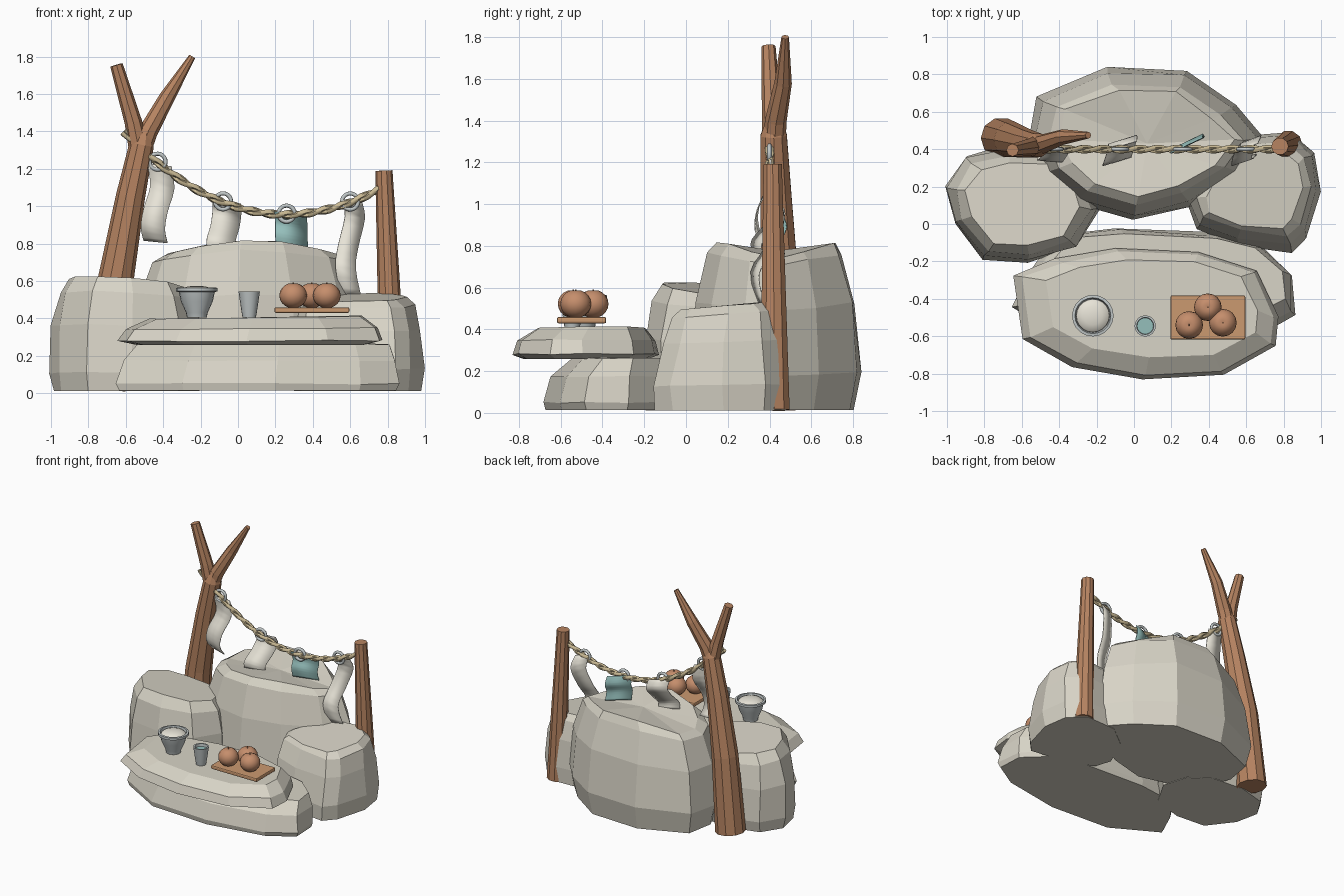
import bpy, bmesh, math, random
from mathutils import Vector

if "Cube" in bpy.data.objects:
    bpy.data.objects.remove(bpy.data.objects["Cube"])

random.seed(4)
TAU = math.tau


def material(name, rgb):
    m = bpy.data.materials.new(name)
    m.diffuse_color = (*rgb, 1)
    m.use_nodes = True
    m.node_tree.nodes["Principled BSDF"].inputs["Base Color"].default_value = m.diffuse_color
    return m


STONE = material("stone", (0.69, 0.66, 0.57))
WOOD = material("wood", (0.47, 0.23, 0.12))
BOARD = material("board", (0.6, 0.32, 0.16))
ROPE = material("rope", (0.58, 0.48, 0.29))
CLOTH = material("cloth", (0.8, 0.77, 0.68))
TEAL = material("teal", (0.3, 0.52, 0.5))
GLAZE = material("glaze", (0.53, 0.57, 0.57))
FRUIT = material("fruit", (0.56, 0.27, 0.15))


def finish(name, bm, mat, smooth=None):
    bmesh.ops.recalc_face_normals(bm, faces=bm.faces)
    me = bpy.data.meshes.new(name)
    bm.to_mesh(me)
    bm.free()
    ob = bpy.data.objects.new(name, me)
    bpy.context.collection.objects.link(ob)
    me.materials.append(mat)
    if smooth:
        bpy.ops.object.select_all(action='DESELECT')
        ob.select_set(True)
        bpy.context.view_layer.objects.active = ob
        bpy.ops.object.shade_smooth_by_angle(angle=math.radians(smooth))
    return ob


def loft(name, rings, mat, smooth=None, peak=None):
    """Skin closed rings of points and cap both ends; peak fans the top cap to a point."""
    bm = bmesh.new()
    vs = [[bm.verts.new(p) for p in r] for r in rings]
    n = len(vs[0])
    for a, b in zip(vs, vs[1:]):
        for i in range(n):
            j = (i + 1) % n
            bm.faces.new((a[i], a[j], b[j], b[i]))
    bm.faces.new(vs[0])
    if peak:
        top = bm.verts.new(peak)
        for i in range(n):
            bm.faces.new((vs[-1][i], vs[-1][(i + 1) % n], top))
    else:
        bm.faces.new(vs[-1])
    return finish(name, bm, mat, smooth)


def rock(name, outline, levels, jitter=0.01, tilt=(0, 0), droop=0, peak_z=None):
    """levels: height, x scale, y scale, x shift, y shift of the outline."""
    cx = (min(p[0] for p in outline) + max(p[0] for p in outline)) / 2
    cy = (min(p[1] for p in outline) + max(p[1] for p in outline)) / 2
    rings = []
    for k, (z, sx, sy, dx, dy) in enumerate(levels):
        j = jitter if k else 0
        f = k / (len(levels) - 1)
        rings.append([(cx + dx + (x - cx) * sx + random.uniform(-j, j),
                       cy + dy + (y - cy) * sy + random.uniform(-j, j),
                       z + random.uniform(-j, j) / 2
                       + f * (tilt[0] * (x - cx) + tilt[1] * (y - cy) - droop * (x - cx) ** 2))
                      for x, y in outline])
    return loft(name, rings, STONE, peak=(cx, cy, peak_z) if peak_z else None)


def tube(name, path, radii, sides, mat, smooth=None):
    pts = [Vector(p) for p in path]
    rings = []
    for i, p in enumerate(pts):
        t = (pts[min(i + 1, len(pts) - 1)] - pts[max(i - 1, 0)]).normalized()
        u = t.cross(Vector((0, 1, 0))).normalized()
        v = t.cross(u)
        rings.append([p + radii[i] * (u * math.cos(TAU * k / sides) + v * math.sin(TAU * k / sides))
                      for k in range(sides)])
    return loft(name, rings, mat, smooth)


def lathe(name, centre, profile, mat, sides=20, smooth=35):
    x, y = centre
    return loft(name, [[(x + r * math.cos(TAU * k / sides), y + r * math.sin(TAU * k / sides), z)
                        for k in range(sides)] for r, z in profile], mat, smooth)


# Boulders
rock("back_boulder",
     [(-.57, .45), (-.53, .68), (-.15, .84), (.28, .82), (.55, .63), (.71, .45), (.58, .26),
      (.3, .1), (0, .02), (-.33, .11), (-.5, .27)],
     [(.015, .93, .91, 0, 0), (.2, 1, 1, 0, 0), (.53, .93, .92, 0, 0), (.765, .82, .79, 0, 0), (.82, .72, .7, 0, 0)],
     droop=.2, peak_z=.775)
rock("left_boulder",
     [(-1, .2), (-.9, .36), (-.68, .42), (-.42, .4), (-.25, .28), (-.19, .08), (-.31, -.13),
      (-.56, -.21), (-.81, -.19), (-.96, .01)],
     [(.012, .96, .95, 0, 0), (.1, 1, 1, 0, 0), (.35, .99, .96, 0, 0), (.52, .89, .83, 0, 0), (.59, .74, .7, 0, 0)],
     tilt=(-.06, -.08))
rock("right_boulder",
     [(.99, .18), (.96, .38), (.84, .49), (.58, .48), (.4, .34), (.29, .1), (.33, -.03),
      (.55, -.12), (.84, -.16), (.92, -.07)],
     [(.012, .97, .97, 0, 0), (.13, 1, 1, 0, 0), (.34, .95, .9, 0, .01), (.47, .86, .78, 0, .02),
      (.51, .74, .66, 0, .02)], tilt=(.01, .06))

# Stacked table slabs
rock("lower_slab",
     [(-.65, -.45), (-.56, -.25), (-.42, -.06), (-.1, -.02), (.45, -.05), (.68, -.12), (.85, -.28),
      (.86, -.48), (.66, -.6), (.2, -.68), (-.3, -.65)],
     [(.015, .98, .98, 0, 0), (.05, 1, 1, 0, 0), (.175, .96, .93, .015, .01), (.262, .89, .76, .03, .05)], .007)
rock("upper_slab",
     [(-.64, -.28), (-.42, -.19), (-.1, -.13), (.35, -.15), (.66, -.25), (.77, -.5), (.76, -.65),
      (.48, -.81), (.05, -.83), (-.33, -.77), (-.6, -.62)],
     [(.258, .86, .85, 0, 0), (.28, 1, 1, 0, 0), (.345, .95, .94, .01, .005), (.405, .8, .75, .03, .03)],
     .006, tilt=(.01, 0))

# Forked post and plain post
tube("forked_post_trunk", [(-.71, .46, .02), (-.655, .45, .6), (-.575, .43, 1.05), (-.515, .42, 1.33), (-.5, .42, 1.41)],
     [.11, .096, .078, .066, .036], 10, WOOD)
tube("forked_post_left_branch", [(-.525, .42, 1.28), (-.56, .41, 1.45), (-.65, .395, 1.755)],
     [.055, .047, .034], 8, WOOD)
tube("forked_post_right_branch", [(-.54, .42, 1.24), (-.48, .43, 1.4), (-.38, .465, 1.58), (-.245, .475, 1.8)],
     [.055, .052, .042, .018], 8, WOOD)
tube("plain_post", [(.825, .425, .015), (.805, .42, .6), (.78, .415, 1.19)], [.075, .06, .046], 10, WOOD)


# Twisted rope with two strands
def sag(x):
    return .955 + (.6 if x < .25 else .53) * (x - .25) ** 2


for s in range(2):
    path = []
    for i in range(141):
        x = -.61 + 1.38 * i / 140
        slope = math.atan((sag(x + .01) - sag(x - .01)) / .02)
        a = TAU * i / 20 + s * math.pi
        o = .01 * math.cos(a)
        path.append((x - o * math.sin(slope), .4 + .01 * math.sin(a), sag(x) + o * math.cos(slope)))
    tube(f"rope_strand_{s + 1}", path, [.0145] * 141, 6, ROPE, 60)

# Rings on the rope
for i, x in enumerate((-.43, -.08, .26, .6)):
    bpy.ops.mesh.primitive_torus_add(major_radius=.043, minor_radius=.011, major_segments=20, minor_segments=8,
                                     location=(x, .4, sag(x) + .005), rotation=(math.pi / 2, 0, 0))
    ring = bpy.context.object
    ring.name = f"rope_ring_{i + 1}"
    ring.data.materials.append(GLAZE)
    bpy.ops.object.shade_smooth_by_angle(angle=math.radians(60))


# Hanging cloth strips: a smooth centre line, with a width direction that turns along it
def strip(name, path, half, start, turn, mat):
    bm = bmesh.new()
    pts = [Vector(p) for p in path]
    rows = []
    steps = 12
    for i in range(steps + 1):
        f = i / steps * (len(pts) - 1)
        k = min(int(f), len(pts) - 2)
        t = f - k
        p0, p1, p2, p3 = pts[max(k - 1, 0)], pts[k], pts[k + 1], pts[min(k + 2, len(pts) - 1)]
        p = .5 * (2 * p1 + (p2 - p0) * t + (2 * p0 - 5 * p1 + 4 * p2 - p3) * t * t
                  + (3 * p1 - p0 - 3 * p2 + p3) * t ** 3)
        a = start + turn * i / steps
        w = Vector((math.cos(a), math.sin(a), -.1)) * half
        rows.append((bm.verts.new(p - w), bm.verts.new(p + w)))
    for a, b in zip(rows, rows[1:]):
        bm.faces.new((a[0], a[1], b[1], b[0]))
    ob = finish(name, bm, mat, 60)
    mod = ob.modifiers.new("thickness", 'SOLIDIFY')
    mod.thickness = .006
    mod.offset = 0


strip("cloth_strip_1", [(-.42, .4, 1.22), (-.405, .4, 1.1), (-.44, .345, .98), (-.455, .34, .88), (-.44, .38, .81)],
      .065, .1, -.3, CLOTH)
strip("cloth_strip_2", [(-.06, .42, 1.02), (-.06, .45, .96), (-.07, .4, .89), (-.09, .34, .82), (-.09, .34, .77)],
      .08, .3, 0, CLOTH)
strip("cloth_strip_3", [(.28, .42, .96), (.285, .44, .9), (.285, .42, .84), (.29, .43, .77)],
      .095, .45, 0, TEAL)
strip("cloth_strip_4", [(.61, .41, 1.03), (.625, .45, .94), (.59, .4, .79), (.575, .33, .67), (.605, .36, .52)],
      .057, .4, -.1, CLOTH)

# Filled bowl
lathe("bowl", (-.22, -.49), [(.053, .405), (.058, .43), (.085, .49), (.096, .54), (.111, .545), (.111, .563),
                             (.096, .565), (.085, .52), (.04, .5)], GLAZE)
lathe("bowl_filling", (-.22, -.49), [(.09, .535), (.088, .55), (.075, .561), (.05, .57), (.015, .574)], CLOTH)

# Drinking cup
lathe("cup", (.06, -.545), [(.036, .405), (.042, .44), (.057, .543), (.046, .543), (.04, .49)], GLAZE, 16)
lathe("cup_drink", (.06, -.545), [(.041, .5), (.044, .522)], TEAL, 16)

# Serving board
bm = bmesh.new()
bmesh.ops.create_cube(bm, size=1)
for v in bm.verts:
    v.co = Vector((.395 + v.co.x * .4, -.5 + v.co.y * .236, .444 + v.co.z * .03))
bmesh.ops.bevel(bm, geom=bm.edges[:], offset=.008, segments=2, profile=.5, affect='EDGES')
finish("board", bm, BOARD)

# Round fruit with stems
for i, (x, y) in enumerate(((.295, -.54), (.395, -.445), (.475, -.528))):
    prof = [(.073 * math.sin(a) + .001, .522 - .068 * math.cos(a)) for a in
            [math.pi * k / 10 for k in range(10)]] + [(.006, .583)]
    lathe(f"fruit_{i + 1}", (x, y), prof, FRUIT, 16, 60)
    lathe(f"fruit_stem_{i + 1}", (x, y), [(.005, .578), (.004, .592)], WOOD, 6)
